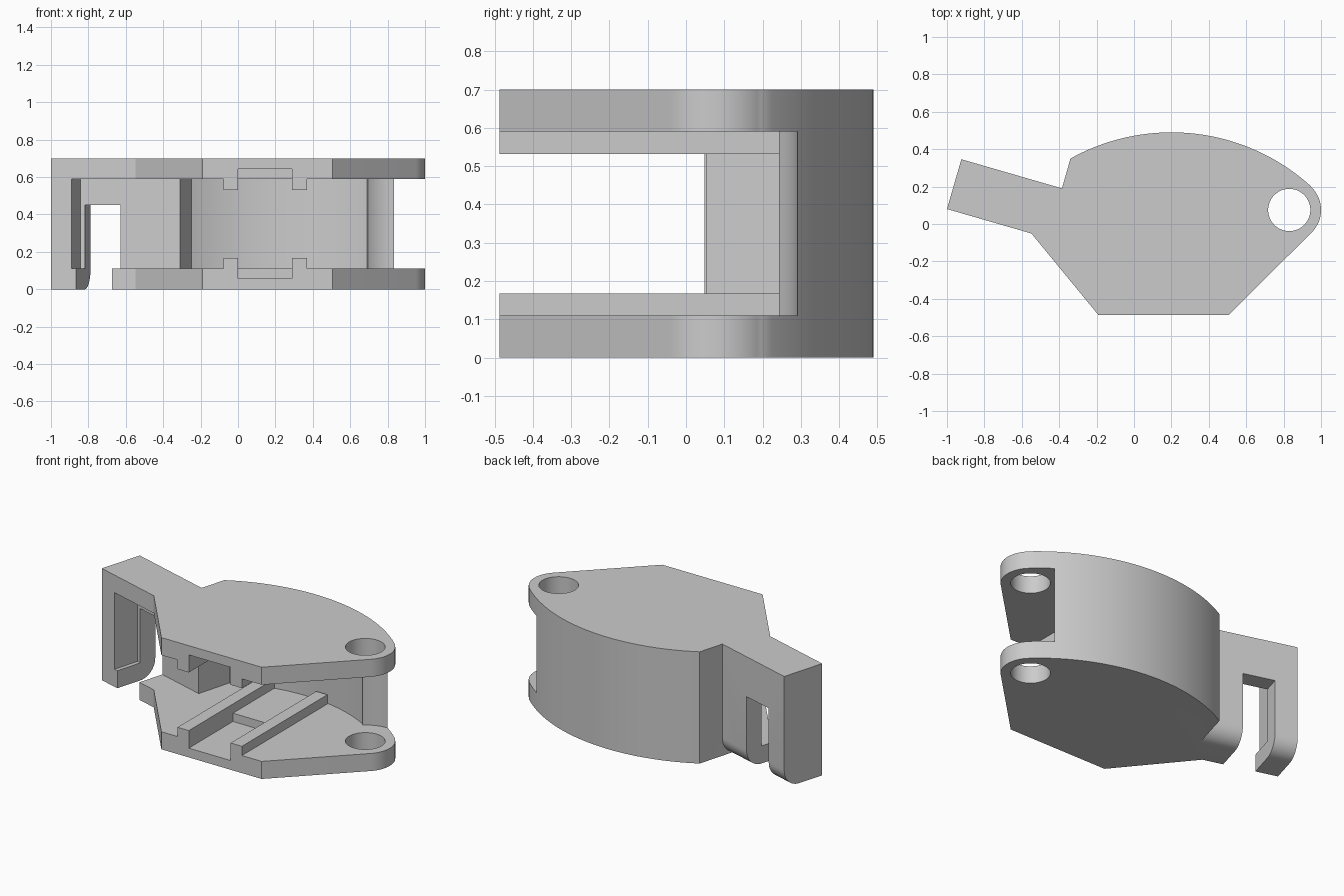
import bpy, bmesh, math
from mathutils import Vector

cube = bpy.data.objects.get("Cube")
if cube:
    bpy.data.objects.remove(cube, do_unlink=True)

H, T = 0.70, 0.11                       # total height, shell thickness
EAR = Vector((0.83, 0.075))             # hinge centre
BACK = Vector((0.2, -0.62))             # centre of the curved back wall
R_BACK = 1.11
ARM = Vector((-1.0, 0.08))              # front corner of the arm tip
U, V = Vector((0.9605, -0.278)), Vector((0.278, 0.9605))
ARM_W = 0.277

grey = bpy.data.materials.new("light_grey")
grey.use_nodes = True
grey.diffuse_color = (0.6, 0.6, 0.6, 1)
grey.node_tree.nodes["Principled BSDF"].inputs["Base Color"].default_value = (0.6, 0.6, 0.6, 1)


def arm(u, v):
    """Point given along and across the slanted arm."""
    return ARM + U * u + V * v


def arc(c, r, a, b, n):
    angles = [math.radians(a + (b - a) * i / n) for i in range(n + 1)]
    return [c + Vector((math.cos(t), math.sin(t))) * r for t in angles]


def extrude(name, base, offset):
    """Solid made by sweeping a closed 3D profile along an offset."""
    bm = bmesh.new()
    face = bm.faces.new([bm.verts.new(p) for p in base])
    new = bmesh.ops.extrude_face_region(bm, geom=[face])["geom"]
    verts = [g for g in new if isinstance(g, bmesh.types.BMVert)]
    bmesh.ops.translate(bm, vec=offset, verts=verts)
    bmesh.ops.recalc_face_normals(bm, faces=bm.faces)
    mesh = bpy.data.meshes.new(name)
    bm.to_mesh(mesh)
    bm.free()
    mesh.materials.append(grey)
    ob = bpy.data.objects.new(name, mesh)
    bpy.context.collection.objects.link(ob)
    return ob


def prism(name, outline, z0, z1):
    return extrude(name, [(p[0], p[1], z0) for p in outline], (0, 0, z1 - z0))


def box(name, x0, x1, y0, y1, z0, z1):
    return prism(name, [(x0, y0), (x1, y0), (x1, y1), (x0, y1)], z0, z1)


# Outer body: arm, curved back, hinge ear and tapered front
outline = [arm(0, 0), arm(0, ARM_W), arm(0.56, ARM_W)]
outline += arc(BACK, R_BACK, 119.1, 47.8, 40)
outline += arc(EAR, 0.17, 46, -45, 16)
outline += [(0.505, -0.487), (-0.19, -0.487), arm(0.47, 0)]
body = prism("housing", outline, 0, H)

# Open cavity that leaves the two plates, the back wall and the arm shell
cavity = [arm(0.115, -0.5), arm(0.115, 0.167), arm(0.67, 0.167)]
cavity += arc(BACK, R_BACK - T, 116.7, 60.65, 40)
cavity += arc(EAR, 0.216, 129, 60, 12)
cavity += [(1.3, 0.3), (1.3, -0.9)]
cutters = [prism("cavity_cutter", cavity, T, H - T)]

# Hinge hole through both plates
cutters.append(prism("hinge_hole_cutter", arc(EAR, 0.113, 0, 352.5, 47), -0.1, H + 0.1))

# Slot through the arm
slot = [arm(0.14, -0.2), arm(0.34, -0.2), arm(0.34, 0.5), arm(0.14, 0.5)]
cutters.append(prism("arm_slot_cutter", slot, -0.1, 0.45))

# Rounded lower back edge of the arm
edge = [(ARM_W + 0.1, T), (ARM_W + 0.1, -0.1), (ARM_W - T, -0.1)]
edge += arc(Vector((ARM_W - T, T)), T, -90, 0, 12)
start = [(*arm(-0.1, v), z) for v, z in edge]
cutters.append(extrude("arm_round_cutter", start, (*(U * 0.66), 0)))

# Shallow channels in the facing sides of both plates
for name, z0, z1 in (("lower", 0.058, 0.14), ("upper", H - 0.14, H - 0.058)):
    cutters.append(box(name + "_channel_cutter", 0, 0.29, -0.6, -0.05, z0, z1))

for cutter in cutters:
    mod = body.modifiers.new(cutter.name, "BOOLEAN")
    mod.operation, mod.solver, mod.object = "DIFFERENCE", "EXACT", cutter

# Bake the cuts and remove the helpers
bpy.context.view_layer.update()
graph = bpy.context.evaluated_depsgraph_get()
baked = bpy.data.meshes.new_from_object(body.evaluated_get(graph))
body.modifiers.clear()
body.data = baked
for cutter in cutters:
    bpy.data.objects.remove(cutter, do_unlink=True)

# Guide rails on both plates, running back into the wall
for level, z0 in (("lower", T), ("upper", H - T - 0.058)):
    for side, x0 in (("right", -0.078), ("left", 0.29)):
        box(f"{level}_{side}_rail", x0, x0 + 0.078, -0.487, 0.36, z0, z0 + 0.058)

# Smooth the curves, keep edges sharp
bpy.ops.object.select_all(action="DESELECT")
body.select_set(True)
bpy.context.view_layer.objects.active = body
bpy.ops.object.shade_smooth_by_angle(angle=math.radians(30))
